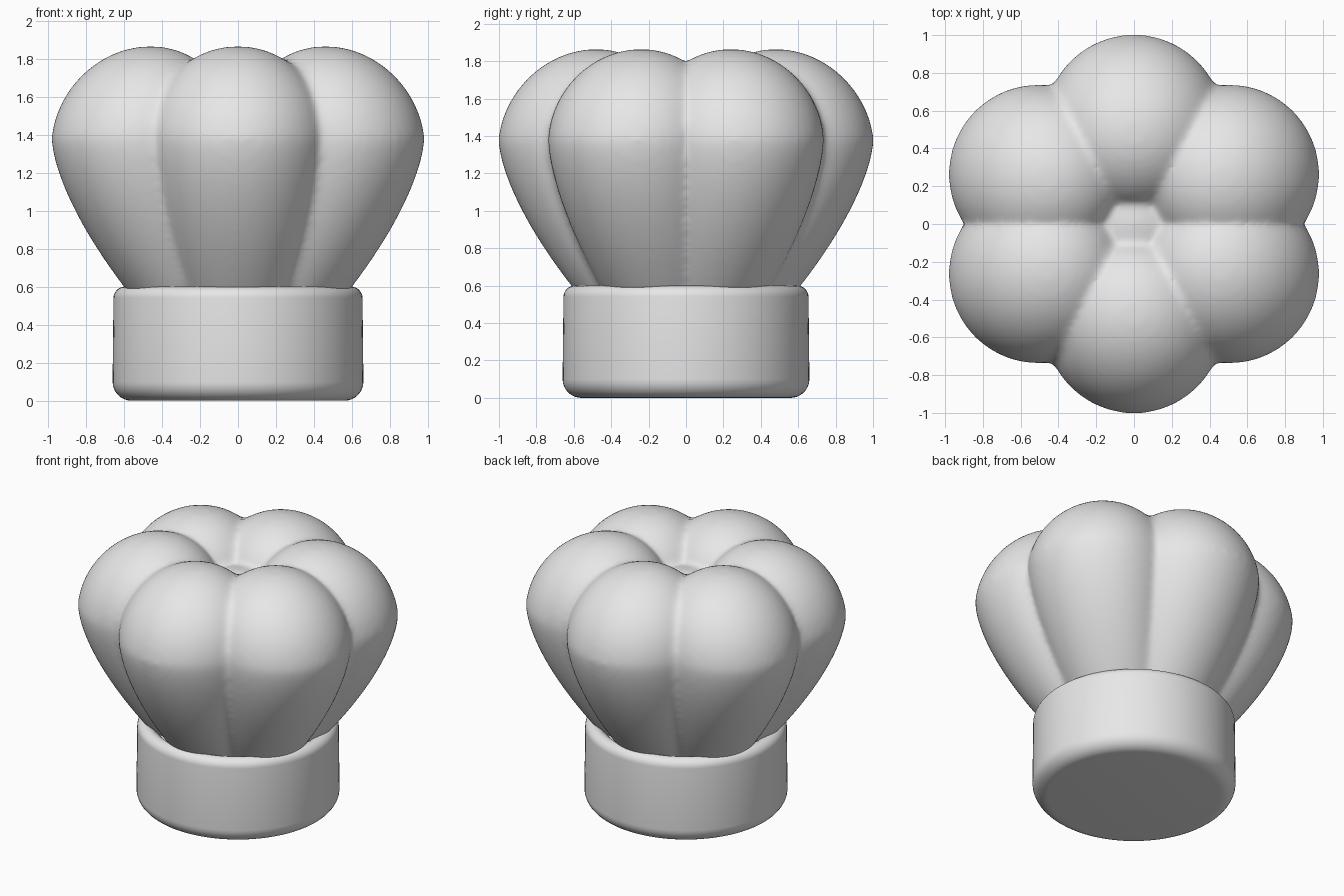
import bpy, bmesh, math
from mathutils import Matrix, Vector

cube = bpy.data.objects.get("Cube")
if cube:
    bpy.data.objects.remove(cube, do_unlink=True)

cloth = bpy.data.materials.new("light_grey_cloth")
cloth.use_nodes = True
grey = (0.8, 0.8, 0.8, 1.0)
cloth.diffuse_color = grey
cloth.node_tree.nodes["Principled BSDF"].inputs["Base Color"].default_value = grey


def make_object(name, bm):
    bmesh.ops.recalc_face_normals(bm, faces=bm.faces)
    mesh = bpy.data.meshes.new(name)
    bm.to_mesh(mesh)
    bm.free()
    mesh.materials.append(cloth)
    mesh.polygons.foreach_set("use_smooth", [True] * len(mesh.polygons))
    obj = bpy.data.objects.new(name, mesh)
    bpy.context.collection.objects.link(obj)
    return obj


def loft(bm, sections, segments):
    """Join circles given as (centre, radius) into a closed skin."""
    rings = []
    for centre, radius in sections:
        ring = []
        for i in range(segments):
            a = math.tau * i / segments
            offset = Vector((math.cos(a), math.sin(a), 0)) * radius
            ring.append(bm.verts.new(centre + offset))
        rings.append(ring)
    for low, high in zip(rings, rings[1:]):
        for i in range(segments):
            j = (i + 1) % segments
            bm.faces.new((low[i], low[j], high[j], high[i]))
    bm.faces.new(rings[0][::-1])
    bm.faces.new(rings[-1])


def lobe_sections(angle, stretch):
    """Tapered stem leaning outward, ending in a round dome."""
    direction = Vector((math.cos(angle), math.sin(angle), 0))
    widest, bottom, radius, reach = 1.38, 0.5, 0.474, 0.53
    profile = []
    for i in range(16):
        u = 1 - i / 16
        f = u ** 1.55
        profile.append((widest - (widest - bottom) * u, reach - 0.27 * f, radius - 0.2 * f))
    for i in range(16):
        t = math.pi / 2 * i / 16
        profile.append((widest + 0.485 * math.sin(t), reach - 0.05 * math.sin(t),
                        radius * math.cos(t)))
    return [(direction * (d * stretch) + Vector((0, 0, z)), r) for z, d, r in profile]


# Puffed crown: six lobes around a core, fused with soft creases
bm = bmesh.new()
side = math.radians(27.5)
for angle, stretch in ((math.pi / 2, 1), (-math.pi / 2, 1), (side, 1.08), (-side, 1.08),
                       (math.pi - side, 1.08), (math.pi + side, 1.08)):
    loft(bm, lobe_sections(angle, stretch), 48)
core = Matrix.Translation((0, 0, 1.1)) @ Matrix.Diagonal((0.45, 0.45, 0.56, 1))
bmesh.ops.create_uvsphere(bm, u_segments=48, v_segments=24, radius=1, matrix=core)
crown = make_object("puffed_crown", bm)
fuse = crown.modifiers.new("fuse", "REMESH")
fuse.mode = "VOXEL"
fuse.voxel_size = 0.02
fuse.use_smooth_shade = True
soften = crown.modifiers.new("soften", "SMOOTH")
soften.factor = 0.5
soften.iterations = 12

# Head band: turned profile with rounded edges and a shallow seat inside the rim
bm = bmesh.new()
outline = [(0.40, 0.55), (0.54, 0.56), (0.57, 0.59)]
for radius, corner_r, corner_z, start in ((0.06, 0.595, 0.54, 90), (0.1, 0.56, 0.1, 0)):
    for i in range(9):
        a = math.radians(start - 90 * i / 8)
        outline.append((corner_r + radius * math.cos(a), corner_z + radius * math.sin(a)))
loft(bm, [(Vector((0, 0, z)), r) for r, z in outline], 96)
band = make_object("head_band", bm)
bpy.ops.object.select_all(action="DESELECT")
band.select_set(True)
bpy.context.view_layer.objects.active = band
bpy.ops.object.shade_smooth_by_angle(angle=math.radians(40))
